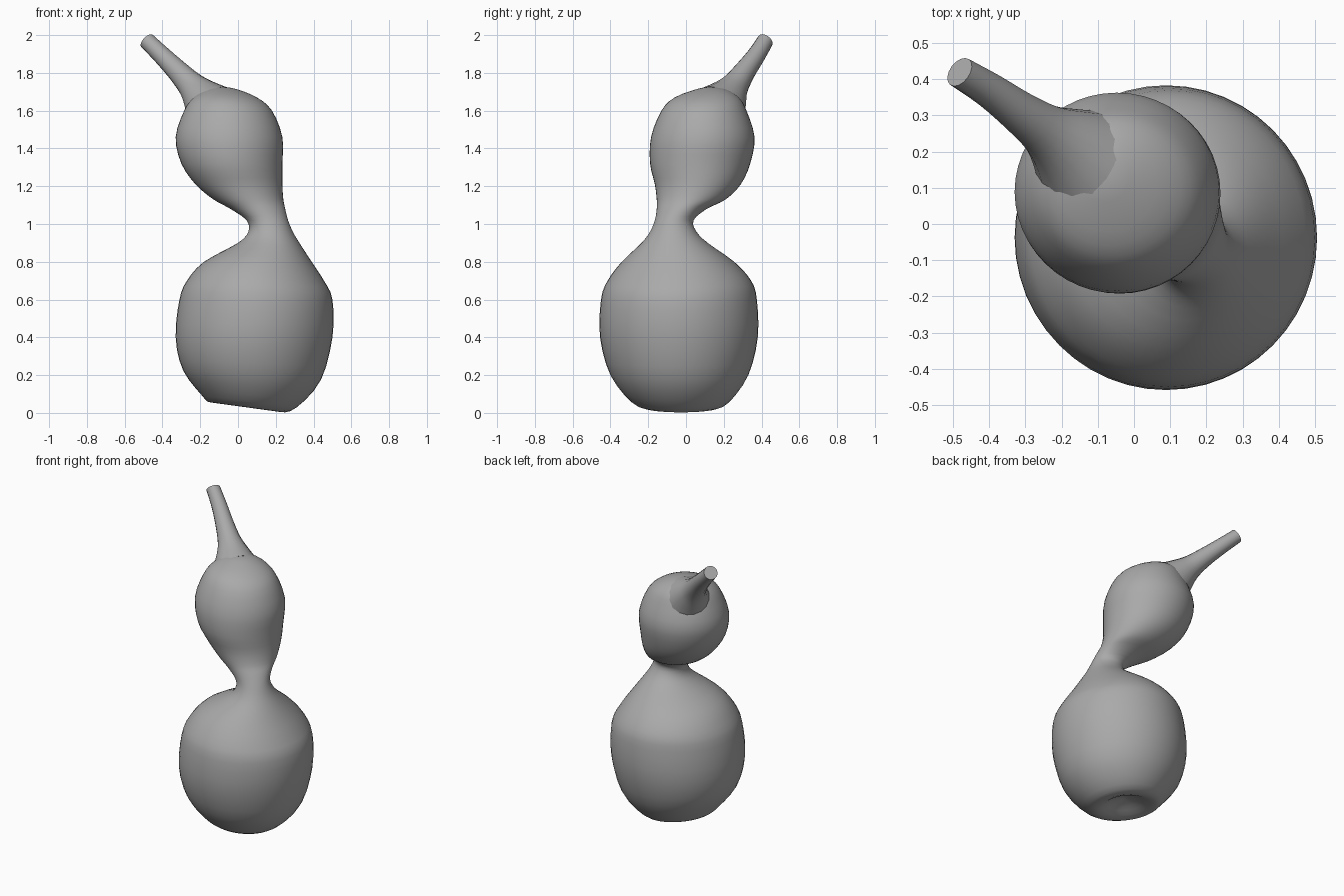
import bpy
import bmesh
import math
from mathutils import Vector

default_cube = bpy.data.objects.get("Cube")
if default_cube:
    bpy.data.objects.remove(default_cube, do_unlink=True)


def make_material(name, colour):
    material = bpy.data.materials.new(name)
    material.use_nodes = True
    material.diffuse_color = colour
    shader = material.node_tree.nodes["Principled BSDF"]
    shader.inputs["Base Color"].default_value = colour
    shader.inputs["Roughness"].default_value = 0.6
    return material


def smooth_path(points, steps):
    """Catmull-Rom interpolation of equally sized tuples."""
    points = [Vector(p) for p in points]
    padded = [points[0] * 2 - points[1]] + points + [points[-1] * 2 - points[-2]]
    result = []
    for a, b, c, d in zip(padded, padded[1:], padded[2:], padded[3:]):
        for step in range(steps):
            t = step / steps
            curve = b * 2 + (c - a) * t
            curve += (a * 2 - b * 5 + c * 4 - d) * t ** 2
            curve += (b * 3 - a - c * 3 + d) * t ** 3
            result.append(curve / 2)
    return result + [points[-1]]


def loft(name, rings, material, sharp_angle):
    """Skin a list of equally sized rings and close both ends."""
    bm = bmesh.new()
    loops = [[bm.verts.new(co) for co in ring] for ring in rings]
    for lower, upper in zip(loops, loops[1:]):
        count = len(lower)
        for i in range(count):
            j = (i + 1) % count
            bm.faces.new((lower[i], lower[j], upper[j], upper[i]))
    bm.faces.new(reversed(loops[0]))
    bm.faces.new(loops[-1])
    bmesh.ops.recalc_face_normals(bm, faces=bm.faces[:])
    mesh = bpy.data.meshes.new(name)
    bm.to_mesh(mesh)
    bm.free()
    obj = bpy.data.objects.new(name, mesh)
    bpy.context.collection.objects.link(obj)
    mesh.materials.append(material)
    bpy.ops.object.select_all(action="DESELECT")
    obj.select_set(True)
    bpy.context.view_layer.objects.active = obj
    bpy.ops.object.shade_smooth_by_angle(angle=math.radians(sharp_angle))
    return obj


def body_ring(section, sides=48):
    """Oval slice given by height and its left, right, front and back limits."""
    z, x_min, x_max, y_min, y_max = section
    tilt = -0.15 * max(0, 1 - z / 0.35)
    ring = []
    for i in range(sides):
        angle = math.tau * i / sides
        x = (x_max - x_min) / 2 * math.cos(angle)
        y = (y_max - y_min) / 2 * math.sin(angle)
        ring.append(Vector((x + (x_min + x_max) / 2,
                            y + (y_min + y_max) / 2,
                            z + tilt * x)))
    return ring


def stem_ring(section, axis, sides=16):
    """Round slice square to the stem axis."""
    x, y, z, radius = section
    turn = axis.to_track_quat("Z", "Y")
    ring = []
    for i in range(sides):
        angle = math.tau * i / sides
        offset = Vector((math.cos(angle), math.sin(angle), 0)) * radius
        ring.append(Vector((x, y, z)) + turn @ offset)
    return ring


skin = make_material("plain grey", (0.4, 0.4, 0.4, 1))

# Gourd body: dimpled base, lower bulb, pinched neck and upper bulb
body_sections = [
    (0.09, 0.04, 0.06, -0.04, -0.02),
    (0.07, -0.03, 0.13, -0.11, 0.05),
    (0.03, -0.14, 0.22, -0.2, 0.15),
    (0.06, -0.19, 0.31, -0.29, 0.23),
    (0.2, -0.29, 0.44, -0.4, 0.33),
    (0.4, -0.33, 0.5, -0.455, 0.38),
    (0.6, -0.31, 0.5, -0.45, 0.375),
    (0.7, -0.27, 0.455, -0.415, 0.345),
    (0.8, -0.18, 0.39, -0.34, 0.255),
    (0.9, 0, 0.325, -0.235, 0.115),
    (0.96, 0.055, 0.29, -0.19, 0.055),
    (1.02, 0.045, 0.265, -0.165, 0.04),
    (1.08, -0.04, 0.25, -0.155, 0.11),
    (1.13, -0.13, 0.24, -0.155, 0.21),
    (1.21, -0.225, 0.235, -0.165, 0.29),
    (1.32, -0.3, 0.235, -0.19, 0.34),
    (1.46, -0.33, 0.235, -0.185, 0.363),
    (1.6, -0.285, 0.18, -0.13, 0.32),
    (1.67, -0.235, 0.1, -0.06, 0.28),
    (1.715, -0.16, -0.01, 0.06, 0.21),
    (1.725, -0.1, -0.08, 0.12, 0.14),
]
body = loft("gourd_body",
            [body_ring(s) for s in smooth_path(body_sections, 3)], skin, 60)

# Stem: flared root tapering to a flat cut end
stem_sections = [
    (-0.15, 0.18, 1.61, 0.15),
    (-0.2, 0.225, 1.675, 0.105),
    (-0.25, 0.262, 1.735, 0.074),
    (-0.32, 0.312, 1.81, 0.058),
    (-0.4, 0.37, 1.89, 0.049),
    (-0.482, 0.42, 1.97, 0.044),
]
stem_axis = Vector((-0.3, 0.22, 0.29)).normalized()
stem = loft("stem",
            [stem_ring(s, stem_axis) for s in smooth_path(stem_sections, 3)],
            skin, 40)
